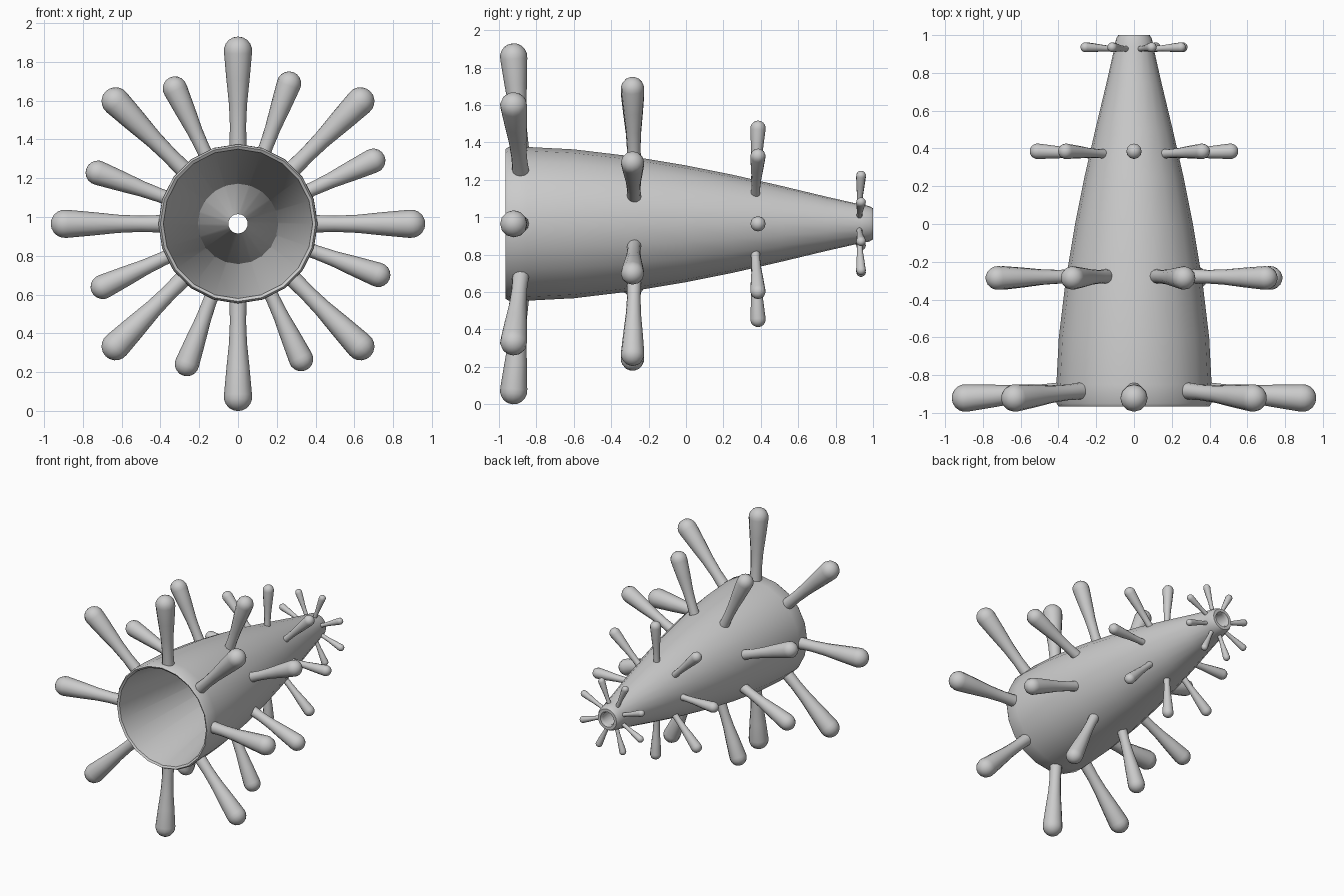
import bpy, bmesh, math
from mathutils import Vector

if "Cube" in bpy.data.objects:
    bpy.data.objects.remove(bpy.data.objects["Cube"])

AXIS_Z = 0.965


def lathe(name, profile, sides, closed=False):
    """Revolve (radius, height) points around local z and return a smooth mesh."""
    bm = bmesh.new()
    rings = []
    for r, h in profile:
        rings.append([bm.verts.new((r * math.cos(2 * math.pi * i / sides),
                                    r * math.sin(2 * math.pi * i / sides), h))
                      for i in range(sides)])
    pairs = list(zip(rings, rings[1:]))
    if closed:
        pairs.append((rings[-1], rings[0]))
    for a, b in pairs:
        for i in range(sides):
            j = (i + 1) % sides
            bm.faces.new((a[i], a[j], b[j], b[i]))
    bmesh.ops.remove_doubles(bm, verts=bm.verts, dist=1e-5)
    bmesh.ops.recalc_face_normals(bm, faces=bm.faces)
    mesh = bpy.data.meshes.new(name)
    bm.to_mesh(mesh)
    bm.free()
    return mesh


def add(name, mesh):
    ob = bpy.data.objects.new(name, mesh)
    bpy.context.collection.objects.link(ob)
    return ob


def smooth(ob, degrees):
    bpy.ops.object.select_all(action='DESELECT')
    ob.select_set(True)
    bpy.context.view_layer.objects.active = ob
    bpy.ops.object.shade_smooth_by_angle(angle=math.radians(degrees))


# hollow tapering body: curved outside, straight conical bore
body_profile = [
    (0.385, -0.955), (0.40, -0.965), (0.41, -0.95), (0.411, -0.85),
    (0.398, -0.6), (0.362, -0.3), (0.312, 0.0), (0.262, 0.25),
    (0.205, 0.5), (0.145, 0.75), (0.102, 0.94), (0.095, 0.98),
    (0.083, 1.0), (0.06, 1.0), (0.05, 0.98),
]
body = add("body", lathe("body", body_profile, 20, closed=True))
body.rotation_euler = (-math.pi / 2, 0, 0)
body.location = (0, 0, AXIS_Z)
smooth(body, 40)

# club shape: (radius as share of head, position along the length)
club = [(0, 0), (0.62, 0), (0.57, 0.2), (0.64, 0.4), (0.82, 0.62)]

# rings of clubs: base y, head y, base distance, tip distance, head radius, first angle
rings = [
    (-0.883, -0.927, 0.385, 0.965, 0.073, 0),
    (-0.277, -0.287, 0.325, 0.832, 0.063, 25),
    (0.370, 0.387, 0.20, 0.552, 0.041, 0),
    (0.926, 0.937, 0.085, 0.300, 0.026, 25),
]
for n, (y0, y1, r0, r1, head, first) in enumerate(rings, 1):
    length = math.hypot(r1 - r0, y1 - y0)
    profile = [(r * head, t * length) for r, t in club]
    # rounded head
    for k in range(6):
        a = math.radians(-8 + k * 98 / 5)
        profile.append((head * max(math.cos(a), 0) if k < 5 else 0,
                        length - head + head * math.sin(a)))
    mesh = lathe(f"club_ring_{n}", profile, 12)
    for k in range(8):
        a = math.radians(first + 45 * k)
        ob = add(f"club_{n}_{k + 1}", mesh)
        radial = Vector((math.cos(a), 0, math.sin(a)))
        direction = radial * (r1 - r0) + Vector((0, y1 - y0, 0))
        ob.location = radial * r0 + Vector((0, y0, AXIS_Z))
        ob.rotation_euler = direction.to_track_quat('Z', 'Y').to_euler()
        if k == 0:
            smooth(ob, 50)
